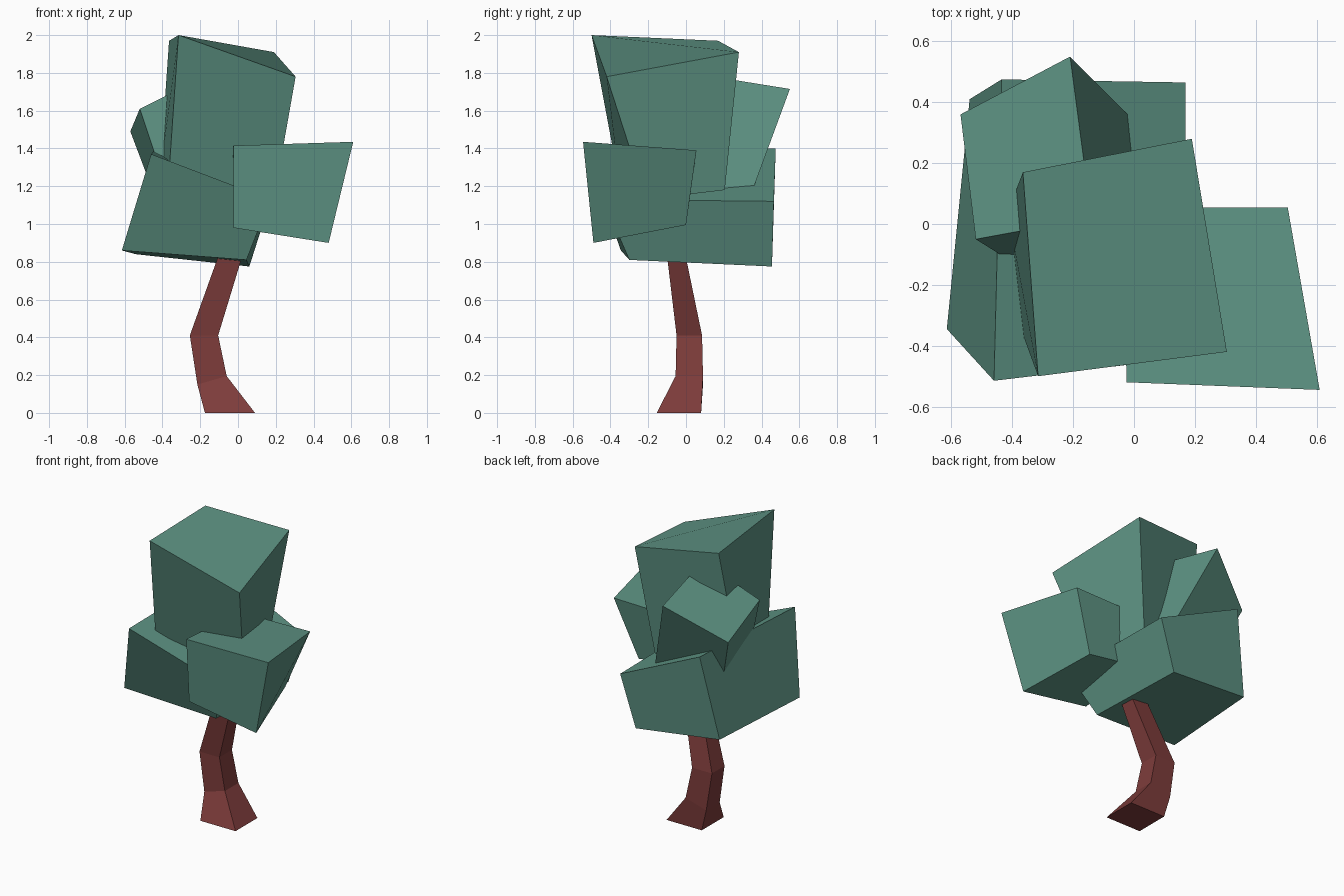
import bpy, bmesh


def material(name, rgb):
    m = bpy.data.materials.new(name)
    m.diffuse_color = (*rgb, 1)
    return m


def loft(name, rings, mat):
    """Join four-cornered rings, bottom to top, and cap both ends."""
    bm = bmesh.new()
    loops = [[bm.verts.new(p) for p in ring] for ring in rings]
    for a, b in zip(loops, loops[1:]):
        for i in range(4):
            j = (i + 1) % 4
            bm.faces.new((a[i], a[j], b[j], b[i]))
    bm.faces.new(loops[0][::-1])
    bm.faces.new(loops[-1])
    bmesh.ops.recalc_face_normals(bm, faces=bm.faces)
    me = bpy.data.meshes.new(name)
    bm.to_mesh(me)
    bm.free()
    me.materials.append(mat)
    ob = bpy.data.objects.new(name, me)
    bpy.context.collection.objects.link(ob)
    return ob


def rect(x0, x1, y0, y1, zl, zr):
    """Trunk cross-section with its own height on the left and right."""
    return [(x0, y0, zl), (x1, y0, zr), (x1, y1, zr), (x0, y1, zl)]


leaf = material("leaf_green", (0.11, 0.29, 0.227))
bark = material("bark_red", (0.205, 0.045, 0.043))

# Bent, flared trunk
loft("trunk", [
    rect(-0.175, 0.09, -0.155, 0.08, 0, 0),
    rect(-0.215, -0.06, -0.055, 0.09, 0.15, 0.195),
    rect(-0.255, -0.105, -0.05, 0.085, 0.41, 0.41),
    rect(-0.09, 0.035, -0.105, -0.01, 0.87, 0.87),
], bark)

# Foliage blocks; corners run front left, front right, back right, back left
loft("top_foliage", [
    [(-0.37, -0.35, 1.2), (0.19, -0.21, 1.13), (0.09, 0.205, 1.18), (-0.415, 0.04, 1.25)],
    [(-0.315, -0.50, 2.0), (0.305, -0.42, 1.78), (0.19, 0.28, 1.91), (-0.365, 0.17, 1.97)],
], leaf)
loft("lower_foliage", [
    [(-0.615, -0.345, 0.86), (0.045, -0.30, 0.81), (0.06, 0.455, 0.775), (-0.54, 0.41, 0.84)],
    [(-0.46, -0.515, 1.37), (0.17, -0.44, 1.13), (0.17, 0.465, 1.12), (-0.435, 0.475, 1.40)],
], leaf)
loft("right_foliage", [
    [(-0.025, -0.49, 0.98), (0.48, -0.49, 0.90), (0.356, 0.0, 0.995), (-0.02, 0.0, 1.05)],
    [(-0.025, -0.52, 1.415), (0.61, -0.545, 1.435), (0.505, 0.055, 1.39), (-0.03, 0.055, 1.38)],
], leaf)
loft("back_foliage", [
    [(-0.36, -0.15, 1.13), (0.02, -0.05, 1.17), (0.02, 0.32, 1.09), (-0.385, 0.18, 1.0)],
    [(-0.52, -0.05, 1.61), (-0.14, 0.02, 1.80), (-0.21, 0.55, 1.715), (-0.57, 0.36, 1.49)],
], leaf)
